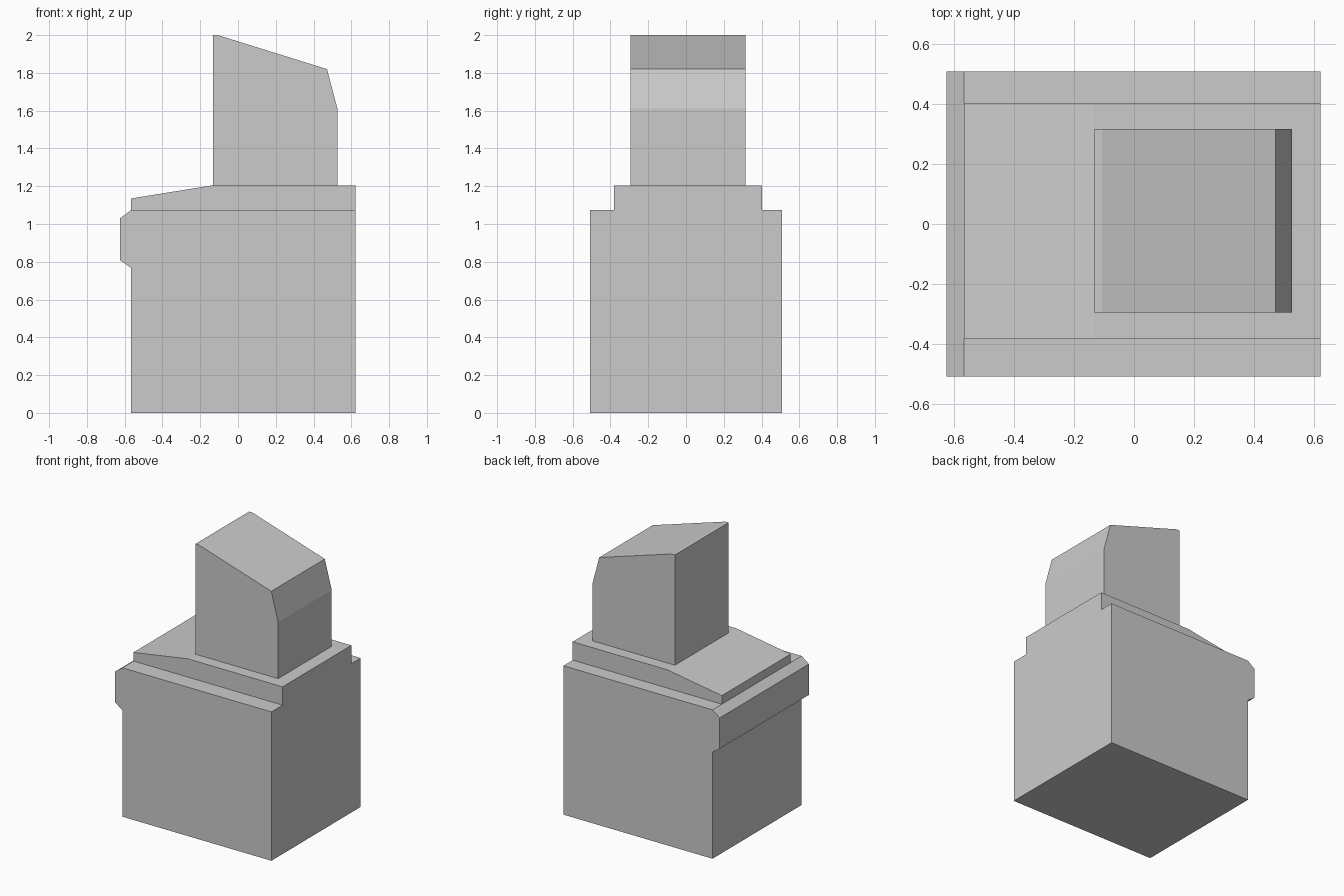
import bpy, bmesh

if "Cube" in bpy.data.objects:
    bpy.data.objects.remove(bpy.data.objects["Cube"])


def extrude_profile(name, profile, y0, y1):
    """Closed solid: an x-z profile swept along y from y0 to y1."""
    bm = bmesh.new()
    face = bm.faces.new([bm.verts.new((x, y0, z)) for x, z in profile])
    swept = bmesh.ops.extrude_face_region(bm, geom=[face], use_keep_orig=True)
    verts = [g for g in swept["geom"] if isinstance(g, bmesh.types.BMVert)]
    bmesh.ops.translate(bm, verts=verts, vec=(0, y1 - y0, 0))
    bmesh.ops.recalc_face_normals(bm, faces=bm.faces[:])
    mesh = bpy.data.meshes.new(name)
    bm.to_mesh(mesh)
    bm.free()
    obj = bpy.data.objects.new(name, mesh)
    bpy.context.collection.objects.link(obj)
    return obj


# Main block with the chamfered lip along its left side
extrude_profile("base_block", [
    (-0.567, 0), (0.622, 0), (0.622, 1.073), (-0.567, 1.073),
    (-0.624, 1.03), (-0.624, 0.808), (-0.567, 0.768)], -0.508, 0.508)

# Raised slab that slopes down to the left
extrude_profile("sloped_slab", [
    (-0.567, 1.073), (0.622, 1.073), (0.622, 1.205),
    (-0.133, 1.205), (-0.567, 1.135)], -0.381, 0.402)

# Tower with a slanted top and bevelled right shoulder
extrude_profile("tower", [
    (-0.133, 1.205), (0.526, 1.205), (0.526, 1.612),
    (0.471, 1.82), (-0.107, 2.0), (-0.133, 2.0)], -0.294, 0.316)
